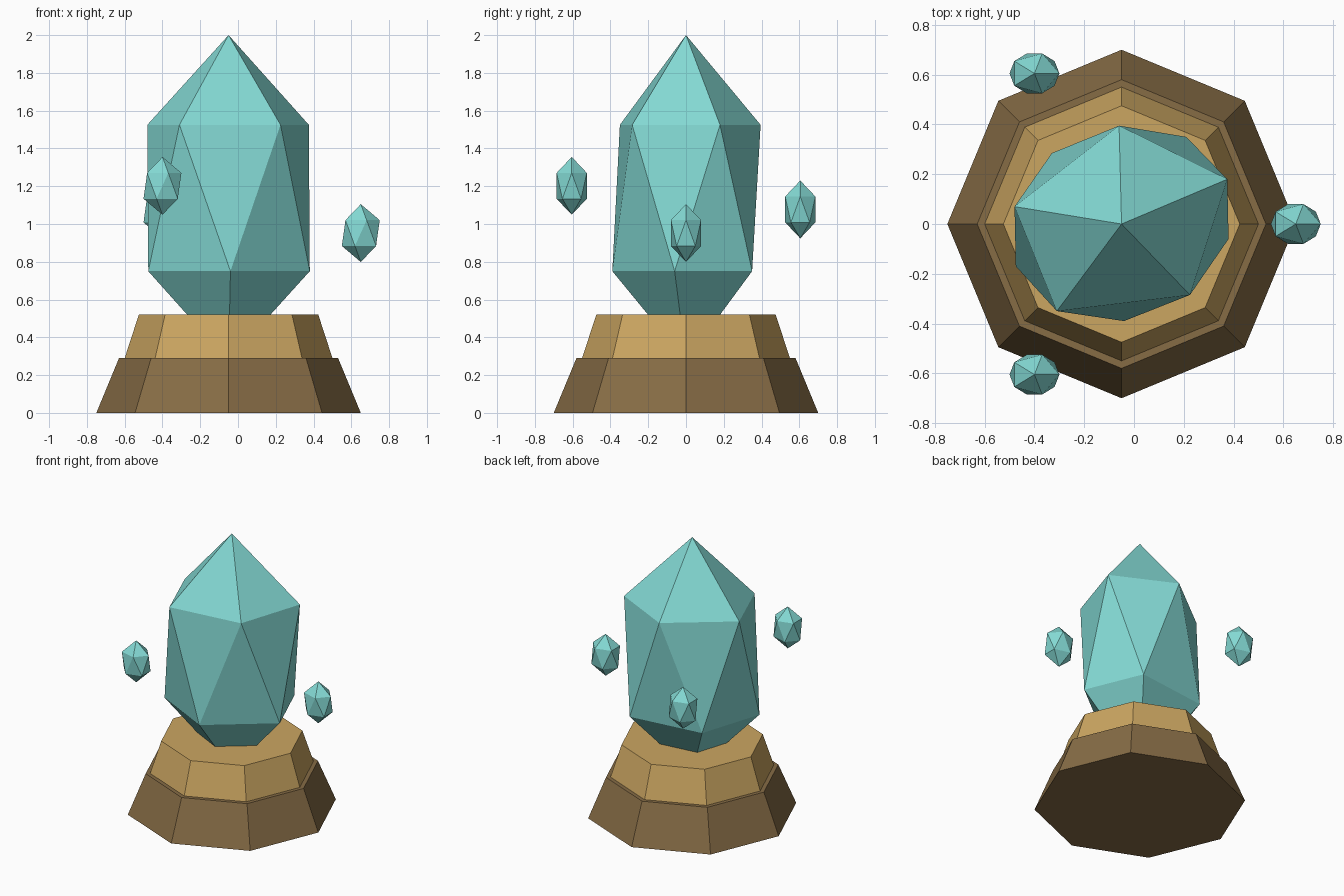
import bpy
import bmesh
from math import cos, sin, radians

cube = bpy.data.objects.get("Cube")
if cube:
    bpy.data.objects.remove(cube, do_unlink=True)

AXIS_X = -0.05  # the pedestal and big crystal share this vertical axis


def make_material(name, rgb):
    mat = bpy.data.materials.new(name)
    mat.use_nodes = True
    mat.diffuse_color = (*rgb, 1)
    bsdf = mat.node_tree.nodes["Principled BSDF"]
    bsdf.inputs["Base Color"].default_value = (*rgb, 1)
    bsdf.inputs["Roughness"].default_value = 0.8
    return mat


teal = make_material("teal crystal", (0.23, 0.70, 0.66))
tan = make_material("tan stone", (0.60, 0.38, 0.12))
brown = make_material("brown stone", (0.24, 0.15, 0.06))


def finish(bm, name, mat, location):
    bmesh.ops.recalc_face_normals(bm, faces=bm.faces)
    mesh = bpy.data.meshes.new(name)
    bm.to_mesh(mesh)
    bm.free()
    mesh.materials.append(mat)
    obj = bpy.data.objects.new(name, mesh)
    obj.location = location
    bpy.context.collection.objects.link(obj)
    return obj


def tier(name, mat, r_bottom, r_top, z_bottom, z_top):
    """Tapered eight-sided block with corners on the axes."""
    bm = bmesh.new()
    rings = []
    for r, z in ((r_bottom, z_bottom), (r_top, z_top)):
        rings.append([bm.verts.new((r * cos(radians(a)), r * sin(radians(a)), z))
                      for a in range(0, 360, 45)])
    low, high = rings
    for i in range(8):
        j = (i + 1) % 8
        bm.faces.new((low[i], low[j], high[j], high[i]))
    bm.faces.new(low)
    bm.faces.new(high)
    return finish(bm, name, mat, (AXIS_X, 0, 0))


# Stepped pedestal
tier("pedestal_lower", brown, 0.70, 0.58, 0, 0.29)
tier("pedestal_upper", tan, 0.55, 0.475, 0.29, 0.52)

# Big crystal: two uneven five-point rings, staggered, closed by two tips
upper_ring = [(-0.01, 0.395), (-0.43, 0.07), (-0.26, -0.35), (0.275, -0.285), (0.425, 0.18)]
lower_ring = [(-0.28, 0.285), (-0.425, -0.17), (0.01, -0.39), (0.43, -0.06), (0.26, 0.35)]
bm = bmesh.new()
upper = [bm.verts.new((x, y, 1.525)) for x, y in upper_ring]
lower = [bm.verts.new((x, y, 0.75)) for x, y in lower_ring]
top_tip = bm.verts.new((0, 0, 2.0))
bottom_tip = bm.verts.new((0, 0, 0.275))
for i in range(5):
    j = (i + 1) % 5
    bm.faces.new((top_tip, upper[i], upper[j]))
    bm.faces.new((upper[i], lower[i], upper[j]))
    bm.faces.new((lower[i], lower[j], upper[j]))
    bm.faces.new((bottom_tip, lower[j], lower[i]))
finish(bm, "main_crystal", teal, (AXIS_X, 0, 0))

# Floating shards around the crystal
shards = {
    "left_shard": (0.65, 0, 0.952),
    "front_right_shard": (-0.4, -0.605, 1.202),
    "back_right_shard": (-0.4, 0.605, 1.077),
}
for name, place in shards.items():
    bm = bmesh.new()
    bmesh.ops.create_icosphere(bm, subdivisions=1, radius=1)
    bmesh.ops.scale(bm, vec=(0.112, 0.094, 0.153), verts=bm.verts)
    finish(bm, name, teal, place)
